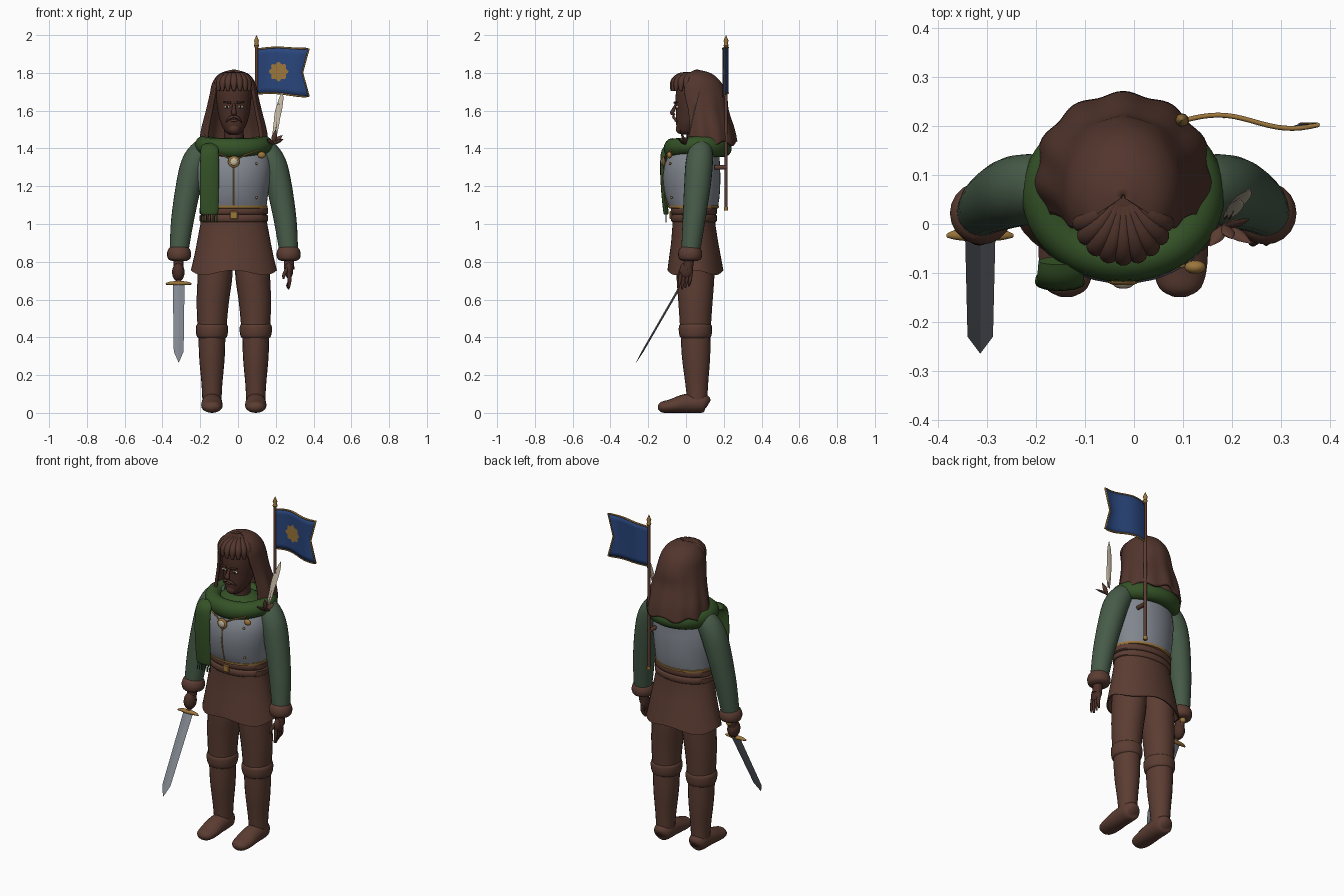
import bpy, bmesh, math
from mathutils import Vector

CX = -0.022  # body centre line


def mat(name, r, g, b):
    m = bpy.data.materials.new(name)
    m.diffuse_color = (r, g, b, 1)
    return m


LEATHER = mat("leather_brown", .105, .046, .032)
HAIR = mat("hair_brown", .085, .036, .026)
SKIN = mat("dark_skin", .07, .028, .02)
SCARF = mat("scarf_green", .035, .085, .02)
SLEEVE = mat("sleeve_green", .062, .105, .066)
STEEL = mat("steel_grey", .22, .24, .275)
GOLD = mat("gold", .33, .18, .045)
BLUE = mat("banner_blue", .022, .06, .2)
CREAM = mat("cream", .55, .48, .36)
DARK = mat("near_black", .012, .01, .01)


def finish(name, bm, m, angle=50):
    bmesh.ops.recalc_face_normals(bm, faces=bm.faces)
    me = bpy.data.meshes.new(name)
    bm.to_mesh(me)
    bm.free()
    ob = bpy.data.objects.new(name, me)
    bpy.context.collection.objects.link(ob)
    me.materials.append(m)
    bpy.ops.object.select_all(action='DESELECT')
    ob.select_set(True)
    bpy.context.view_layer.objects.active = ob
    bpy.ops.object.shade_smooth_by_angle(angle=math.radians(angle))
    return ob


def smooth_path(p, k, closed=False):
    """Catmull-Rom resampling of (x, y, z, rx, ry) rows."""
    n, out = len(p), []
    for i in range(n if closed else n - 1):
        q = [p[(i + j) % n] if closed else p[min(max(i + j, 0), n - 1)] for j in (-1, 0, 1, 2)]
        for s in range(k):
            t = s / k
            out.append([.5 * (2 * b + (c - a) * t + (2 * a - 5 * b + 4 * c - d) * t * t
                              + (3 * b - a - 3 * c + d) * t ** 3) for a, b, c, d in zip(*q)])
    return out if closed else out + [list(p[-1])]


def sweep(name, pts, m, n=20, k=4, side=(1, 0, 0), flat=False, closed=False, angle=50, warp=None):
    """Elliptical section swept along a path; flat keeps every ring level."""
    P = smooth_path(pts, k, closed) if k > 1 else pts
    bm, rings, N = bmesh.new(), [], len(P)
    for i, (x, y, z, rx, ry) in enumerate(P):
        a, b = (P[i - 1], P[(i + 1) % N]) if closed else (P[max(i - 1, 0)], P[min(i + 1, N - 1)])
        T = Vector((0, 0, 1)) if flat else (Vector(b[:3]) - Vector(a[:3])).normalized()
        A = Vector(side)
        A = (A - T * A.dot(T)).normalized()
        B = T.cross(A)
        ring = []
        for j in range(n):
            t = 2 * math.pi * j / n
            v = Vector((x, y, z)) + A * max(rx, .0005) * math.cos(t) + B * max(ry, .0005) * math.sin(t)
            ring.append(bm.verts.new(warp(v, t) if warp else v))
        rings.append(ring)
    for i in range(N if closed else N - 1):
        r, s = rings[i], rings[(i + 1) % N]
        for j in range(n):
            bm.faces.new((r[j], r[(j + 1) % n], s[(j + 1) % n], s[j]))
    if not closed:
        bm.faces.new(rings[0])
        bm.faces.new(rings[-1])
    return finish(name, bm, m, angle)


def loft(name, rows, m, k=4, n=40, **kw):
    """Level rings given as (z, rx, cy, ry) on the body centre line."""
    return sweep(name, [(CX, cy, z, rx, ry) for z, rx, cy, ry in rows], m, n, k, flat=True, **kw)


def ball(name, loc, s, m, seg=24):
    bm = bmesh.new()
    bmesh.ops.create_uvsphere(bm, u_segments=seg, v_segments=seg // 2, radius=1)
    for v in bm.verts:
        v.co = Vector(a * b + c for a, b, c in zip(v.co, s, loc))
    return finish(name, bm, m)


def rod(name, a, b, r, m, r2=None, n=10):
    return sweep(name, [(*a, r, r), (*b, r2 or r, r2 or r)], m, n, 1)


# Legs, boots and arms on both sides
for s, w in ((-1, "right"), (1, "left")):
    X = lambda d: CX + s * d
    sweep(w + "_trouser", [(X(.095), .05, .86, .09, .1), (X(.1), .05, .72, .092, .1),
                           (X(.112), .05, .58, .085, .09), (X(.116), .05, .43, .075, .08)], LEATHER, flat=True)
    sweep(w + "_boot_shaft", [(X(.116), .05, .46, .072, .08), (X(.116), .053, .3, .068, .075),
                              (X(.116), .057, .15, .055, .06), (X(.116), .06, .05, .05, .052)], LEATHER, flat=True)
    sweep(w + "_boot_cuff", [(X(.116), .05, z, r, r + .003) for z, r in
                             ((.395, .07), (.405, .08), (.43, .085), (.46, .084), (.475, .072))], LEATHER, flat=True)
    sweep(w + "_foot", [(X(.116), .118, .045, .02, .02), (X(.116), .095, .052, .05, .05), (X(.116), 0, .05, .055, .05),
                        (X(.116), -.08, .036, .056, .036), (X(.116), -.13, .03, .043, .028),
                        (X(.116), -.148, .028, .015, .01)], LEATHER)
    sweep(w + "_sleeve", [(X(.11), .09, 1.41, .04, .045), (X(.165), .08, 1.39, .06, .062),
                          (X(.208), .07, 1.32, .07, .072), (X(.24), .06, 1.2, .067, .07),
                          (X(.272), .042, 1.02, .06, .06), (X(.29), .025, .86, .05, .05)], SLEEVE, 24)
    sweep(w + "_cuff", [(X(.29), .022, z, r, r) for z, r in
                        ((.805, .04), (.815, .058), (.84, .064), (.865, .058), (.88, .045))], LEATHER, flat=True)
    rod(w + "_wrist", (X(.292), .018, .83), (X(.293), .01, .76), .027, SKIN, n=14)
    rod(w + "_brow", (X(.016), -.062, 1.642), (X(.055), -.046, 1.645), .006, HAIR, .003)
    ball(w + "_eye", (X(.036), -.046, 1.62), (.017, .008, .008), CREAM, 14)
    ball(w + "_pupil", (X(.036), -.052, 1.62), (.006, .004, .007), DARK, 10)
    sweep(w + "_moustache", [(X(0), -.066, 1.568, .006, .006), (X(.02), -.064, 1.563, .008, .008),
                             (X(.042), -.045, 1.54, .003, .003)], HAIR, 10)
ball("sword_fist", (-.316, -.002, .745), (.033, .042, .05), SKIN)
ball("open_palm", (.27, .002, .755), (.022, .036, .045), SKIN)
for i in range(4):
    y = -.028 + i * .018
    sweep("finger", [(.27, y, .74, .011, .01), (.273, y - .004, .70, .01, .009),
                     (.27 - .004 * i, y - .012, .655 + .008 * abs(i - 1), .005, .005)], SKIN, 10)
sweep("thumb", [(.262, -.02, .765, .01, .01), (.245, -.035, .735, .01, .01), (.24, -.04, .71, .005, .005)], SKIN, 10)

# Tunic skirt with corners that dip, belt, breastplate
hem = lambda v, t: v - Vector((0, 0, .03 * math.sin(2 * t) ** 2 * max(0, (.84 - v.z) / .1)))
loft("tunic_skirt", [(1.07, .17, .042, .113), (1.0, .177, .042, .113), (.9, .196, .046, .125),
                     (.82, .212, .048, .138), (.755, .228, .05, .148), (.756, .22, .05, .14),
                     (.86, .16, .05, .09)], LEATHER, 1, warp=hem)
for z in (1.03, 1.07):
    loft("belt", [(z - .019, .174, .042, .116), (z - .014, .181, .042, .121), (z + .014, .181, .042, .121),
                  (z + .019, .174, .042, .116)], LEATHER, 1)
loft("breastplate", [(1.085, .172, .04, .128), (1.15, .18, .034, .144), (1.24, .192, .03, .152),
                     (1.32, .192, .034, .145), (1.39, .165, .05, .125), (1.43, .1, .06, .09)], STEEL)
loft("breastplate_rim", [(1.083, .17, .04, .127), (1.085, .177, .04, .133), (1.098, .178, .04, .135),
                         (1.1, .17, .04, .127)], GOLD, 1)
bm = bmesh.new()
bmesh.ops.create_cube(bm, size=1)
for v in bm.verts:
    v.co = Vector((CX + v.co.x * .042, -.08 + v.co.y * .014, 1.047 + v.co.z * .042))
bmesh.ops.bevel(bm, geom=bm.edges[:], offset=.004, segments=1, affect='EDGES')
finish("belt_buckle", bm, GOLD, 20)

# Breastplate ornaments
sweep("centre_line", [(CX, -.096, 1.1, .004, .004), (CX, -.119, 1.2, .004, .004),
                      (CX, -.12, 1.26, .004, .004), (CX, -.112, 1.32, .004, .004)], GOLD, 8)
ball("medallion", (CX, -.117, 1.33), (.031, .01, .031), GOLD)
ball("medallion_stone", (CX, -.124, 1.33), (.02, .008, .02), CREAM)
for s in (-1, 1):
    sweep("cord", [(CX + s * .02, -.115, 1.345, .004, .004), (CX + s * .06, -.104, 1.365, .004, .004),
                   (CX + s * .13, -.075, 1.39, .004, .004)], GOLD, 8)
    ball("rivet", (CX + s * .12, -.084, 1.32), (.007, .007, .007), GOLD, 10)
    ball("rivet", (CX + s * .12, -.076, 1.14), (.007, .007, .007), GOLD, 10)
ball("shoulder_clasp", (.125, -.088, 1.365), (.022, .014, .018), GOLD, 12)

# Scarf ring, hanging end and fringe
ring = []
for i in range(16):
    a = 2 * math.pi * i / 16
    ring.append((CX + .162 * math.cos(a), .062 + .135 * math.sin(a), 1.408 + .008 * math.cos(2 * a),
                 .05 + .004 * math.sin(3 * a), .045))
sweep("scarf", ring, SCARF, 16, 4, side=(0, 0, 1), closed=True)
loft("collar", [(1.38, .16, .06, .13), (1.43, .12, .06, .1), (1.455, .07, .055, .07)], SCARF)
sweep("scarf_end", [(-.15, -.075, 1.41, .045, .02), (-.15, -.11, 1.385, .048, .02), (-.151, -.122, 1.3, .05, .015),
                    (-.152, -.118, 1.18, .05, .014), (-.152, -.107, 1.07, .048, .014),
                    (-.152, -.105, 1.05, .04, .01)], SCARF, 20)
for i in range(8):
    x = -.19 + i * .0115
    rod("fringe", (x, -.105, 1.06), (x - .006 + .003 * (i % 3), -.107, 1.008), .003, SCARF, n=6)

# Neck, head and face
loft("neck", [(1.38, .055, .06, .055), (1.56, .05, .055, .055)], SKIN, 1, 20)
loft("head", [(1.475, .025, .005, .03), (1.49, .045, .01, .055), (1.53, .068, .028, .08), (1.59, .084, .042, .094),
              (1.66, .092, .045, .1), (1.72, .09, .05, .098), (1.77, .06, .055, .065)], SKIN)
sweep("nose", [(CX, -.052, 1.635, .007, .006), (CX, -.066, 1.605, .011, .01), (CX, -.073, 1.588, .015, .011),
               (CX, -.06, 1.576, .008, .006)], SKIN, 12)
ball("lips", (CX, -.053, 1.548), (.02, .009, .007), LEATHER, 12)
ball("chin_beard", (CX, -.032, 1.505), (.03, .022, .028), HAIR, 16)

# Long hair: open-fronted shell with wavy locks
bm, rows = bmesh.new(), []
prof = [(CX, .102, 1.425, .172, .158), (CX, .1, 1.5, .163, .146), (CX, .085, 1.6, .139, .132),
        (CX, .07, 1.68, .121, .138), (CX, .06, 1.745, .106, .12), (CX, .055, 1.79, .07, .075), (CX, .055, 1.81, .004, .004)]
for x, y, z, rx, ry in smooth_path(prof, 4):
    low = min(1, max(0, (1.75 - z) / .3))
    row = []
    for j in range(73):
        t = math.radians(-122 + 244 * j / 72)
        w = 1 + .025 * low * math.cos(11 * t)
        row.append(bm.verts.new((x + rx * w * math.sin(t), y + ry * w * math.cos(t),
                                 z + .012 * low ** 4 * math.cos(7 * t))))
    rows.append(row)
for r, s in zip(rows, rows[1:]):
    for j in range(72):
        bm.faces.new((r[j], r[j + 1], s[j + 1], s[j]))
hair = finish("long_hair", bm, HAIR, 60)
sol = hair.modifiers.new("thickness", 'SOLIDIFY')
sol.thickness, sol.offset = .016, 0
ball("hair_cap", (CX, .065, 1.73), (.1, .118, .075), HAIR)
for i in range(11):
    a = math.radians(-100 + 20 * i)
    sx, sy = math.sin(a), -math.cos(a)
    sweep("fringe_lock", [(CX + sx * .01, .06 + sy * .01, 1.79, .012, .012),
                          (CX + sx * .055, .03 + sy * .055, 1.787, .018, .016),
                          (CX + sx * .088, .018 + sy * .085, 1.755, .02, .016),
                          (CX + sx * .095, .02 + sy * .095, 1.705, .008, .008)], HAIR, 10, side=(-sy, sx, 0))

# Shoulder feathers with leather leaves
for i, (x, y, z) in enumerate(((.236, .07, 1.7), (.215, .05, 1.64))):
    a, b = Vector((.185 + .01 * i, .012, 1.45)), Vector((x, y, z))
    sweep("feather", [(*a.lerp(b, f), r, .002) for f, r in
                      ((0, .003), (.25, .012), (.6, .016), (.85, .012), (1, .001))], CREAM, 8)
    rod("feather_quill", a, a.lerp(b, .95), .003, LEATHER, .0015, 6)
for tip in ((.24, -.04, 1.45), (.2, -.03, 1.5), (.155, -.045, 1.45), (.235, .01, 1.47)):
    a, b = Vector((.185, -.005, 1.425)), Vector(tip)
    sweep("leather_leaf", [(*a, .006, .006), (*a.lerp(b, .5), .014, .007), (*b, .001, .001)], LEATHER, 8)

# Sword held in the fist
sweep("sword_blade", [(-.314, -.022, .685, .031, .006), (-.314, -.23, .325, .026, .005),
                      (-.314, -.264, .266, .0006, .0006)], STEEL, 4, 1, angle=10)
sweep("sword_guard", [(-.382, -.024, .682, .004, .004), (-.36, -.022, .686, .009, .011),
                      (-.314, -.022, .686, .012, .014), (-.27, -.022, .686, .009, .011),
                      (-.247, -.024, .682, .004, .004)], GOLD, 12, side=(0, 0, 1))
rod("sword_grip", (-.314, -.02, .69), (-.314, .036, .788), .013, LEATHER)
ball("sword_pommel", (-.314, .04, .795), (.017, .017, .017), GOLD, 14)

# Banner on the back
rod("banner_pole", (.098, .212, 1.08), (.098, .212, 1.95), .009, LEATHER, n=12)
sweep("banner_finial", [(.098, .212, z, r, r) for z, r in
                        ((1.935, .009), (1.945, .014), (1.955, .009), (1.97, .013), (2.0, .0006))], GOLD, 12, 1, flat=True)
rod("pole_foot", (.098, .212, 1.072), (.098, .212, 1.09), .012, GOLD)
rod("pole_bracket", (.098, .15, 1.3), (.098, .212, 1.3), .012, LEATHER)
wave = lambda u: .212 + .012 * math.sin(2 * math.pi * u * .95) - .006 * u


def cloth(u, v):
    return Vector((.104 + u * (.271 - .035 * u ** 3 * (1 - abs(2 * v - 1))), wave(u),
                   1.69 + .235 * v + (.5 - v) * -.02 * u + .006 * math.sin(5 * u)))


bm = bmesh.new()
g = [[bm.verts.new(cloth(i / 24, j / 8)) for j in range(9)] for i in range(25)]
for i in range(24):
    for j in range(8):
        bm.faces.new((g[i][j], g[i + 1][j], g[i + 1][j + 1], g[i][j + 1]))
flag = finish("banner_cloth", bm, BLUE)
sol = flag.modifiers.new("thickness", 'SOLIDIFY')
sol.thickness, sol.offset = .006, 0
edge = [cloth(i / 16, 0) for i in range(17)] + [cloth(1, .5)] + [cloth(1 - i / 16, 1) for i in range(17)]
sweep("banner_trim", [(*p, .005, .005) for p in edge], GOLD, 8, 1, side=(0, 1, 0))
bm = bmesh.new()
rim = []
for i in range(64):
    t = 2 * math.pi * i / 64
    r = .047 + .005 * math.cos(8 * t)
    rim.append(r * Vector((math.cos(t), 0, math.sin(t))))
loops = [[bm.verts.new((.215 + p.x * f, wave((.215 + p.x * f - .104) / .271) - .006, 1.807 + p.z * f)) for p in rim]
         for f in (.25, .5, .75, 1)]
bm.faces.new(loops[0])
for a, b in zip(loops, loops[1:]):
    for j in range(64):
        bm.faces.new((a[j], a[(j + 1) % 64], b[(j + 1) % 64], b[j]))
finish("banner_emblem", bm, GOLD)
